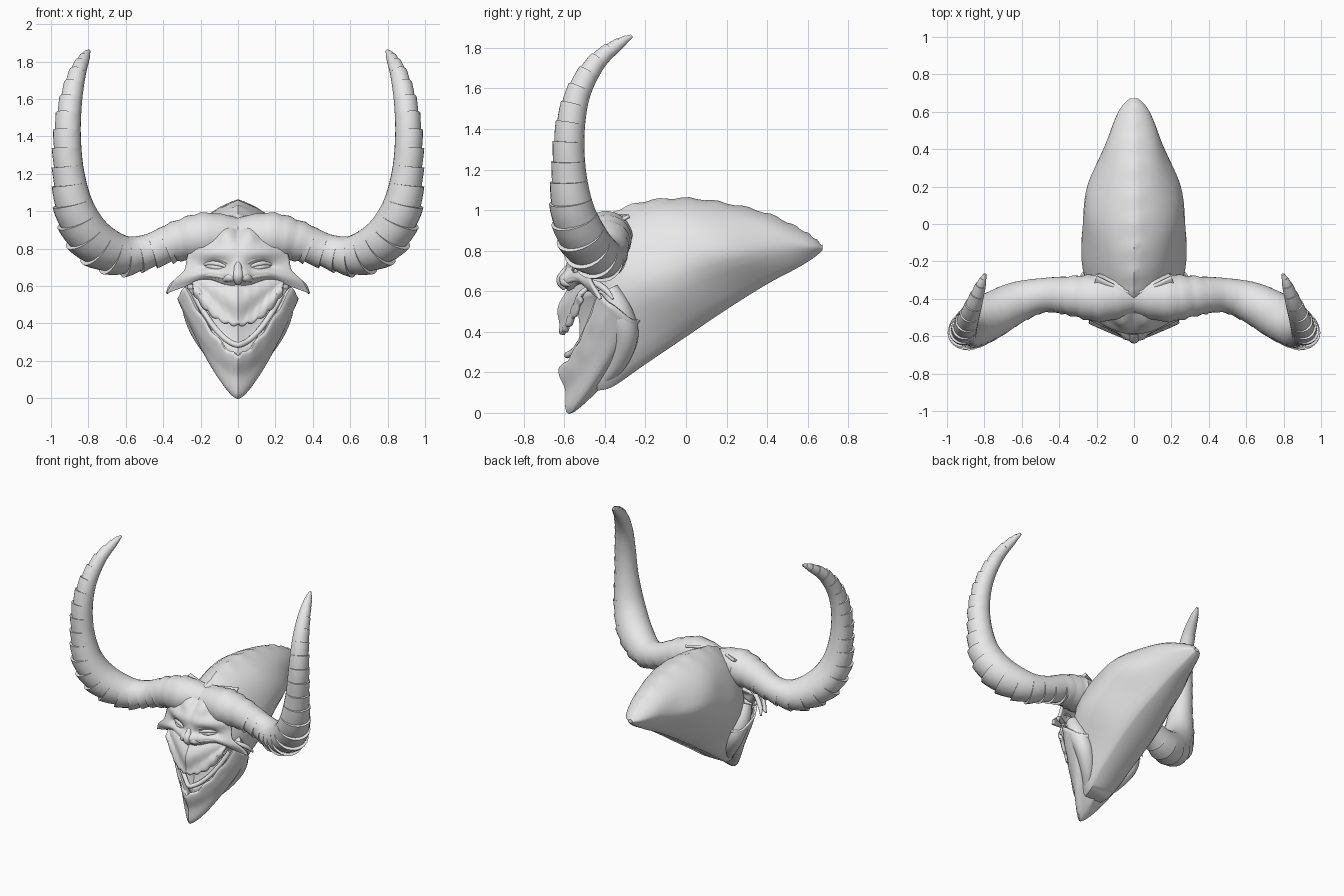
import bpy, bmesh, math
from mathutils import Vector

cube = bpy.data.objects.get("Cube")
if cube:
    bpy.data.objects.remove(cube, do_unlink=True)

bone = bpy.data.materials.new("pale_grey")
bone.use_nodes = True
GREY = (0.8, 0.8, 0.8, 1)
bone.diffuse_color = GREY
bone.node_tree.nodes["Principled BSDF"].inputs["Base Color"].default_value = GREY


def build(name, rows, closed=False, caps=False, thick=0, mirror=False, angle=40):
    """Skin a list of point rows into one object."""
    bm = bmesh.new()
    grid = [[bm.verts.new(p) for p in row] for row in rows]
    n = len(grid[0])
    for a, b in zip(grid, grid[1:]):
        for i in range(n if closed else n - 1):
            j = (i + 1) % n
            bm.faces.new((a[i], a[j], b[j], b[i]))
    if caps:
        bm.faces.new(grid[0])
        bm.faces.new(grid[-1])
    bmesh.ops.recalc_face_normals(bm, faces=bm.faces)
    me = bpy.data.meshes.new(name)
    bm.to_mesh(me)
    bm.free()
    me.materials.append(bone)
    ob = bpy.data.objects.new(name, me)
    bpy.context.collection.objects.link(ob)
    if mirror:
        ob.modifiers.new("mirror", 'MIRROR').use_mirror_merge = False
    if thick:
        sol = ob.modifiers.new("thickness", 'SOLIDIFY')
        sol.thickness, sol.offset = thick, 0
    bpy.ops.object.select_all(action='DESELECT')
    ob.select_set(True)
    bpy.context.view_layer.objects.active = ob
    bpy.ops.object.shade_smooth_by_angle(angle=math.radians(angle))


def spline(pts, t):
    """Catmull-Rom through tuples of any length, t in 0..1."""
    f = min(max(t, 0), 1) * (len(pts) - 1)
    i = min(int(f), len(pts) - 2)
    f -= i
    p0, p1, p2, p3 = (pts[min(max(k, 0), len(pts) - 1)] for k in (i - 1, i, i + 1, i + 2))
    return [0.5 * (2 * b + (c - a) * f + (2 * a - 5 * b + 4 * c - d) * f * f
                   + (3 * b - a - 3 * c + d) * f ** 3) for a, b, c, d in zip(p0, p1, p2, p3)]


def even(n):
    return [(i / n, 0) for i in range(n + 1)]


def steps(n):
    return [-1 + 2 * i / n for i in range(n + 1)]


def sweep(name, pts, stations, sides=10, rib=None, **kw):
    """Tube along (x, y, z, radius) points; rib(phase, direction, centre) scales the radius."""
    rows = []
    for t, phase in stations:
        x, y, z, r = spline(pts, t)
        c = Vector((x, y, z))
        ahead = Vector(spline(pts, t + .01)[:3]) - Vector(spline(pts, t - .01)[:3])
        side = ahead.cross(Vector((0.3, 1, 0.1))).normalized()
        up = side.cross(ahead).normalized()
        row = []
        for k in range(sides):
            a = math.tau * k / sides
            d = side * math.cos(a) + up * math.sin(a)
            row.append(c + d * r * (rib(phase, d, c) if rib else 1))
        rows.append(row)
    build(name, rows, closed=True, caps=True, **kw)


def bump(x, z, cx, cz, sx, sz):
    return math.exp(-((x - cx) / sx) ** 2 - ((z - cz) / sz) ** 2)


# Long crested skull: y, half width, top, bottom
SKULL = [(-.44, .19, .92, .11), (-.36, .235, .99, .13), (-.2, .268, 1.045, .24),
         (0, .278, 1.06, .375), (.2, .24, 1.035, .51), (.4, .165, .985, .635),
         (.55, .105, .915, .715), (.63, .062, .865, .765), (.672, .02, .825, .80)]
SECTION = [(0, 1), (.35, .945), (.72, .82), (.97, .62), (1, .45), (.78, .24), (.52, .06), (.36, 0)]
rows = []
for k in range(45):
    y, w, top, low = spline(SKULL, k / 44)
    half = []
    for j in range(15):
        sx, sz = spline(SECTION, j / 14)
        crest = .005 * math.sin(k * 1.6) * max(0, 1 - j / 2)
        fold = 1 + .03 * math.sin(9 * sz + 14 * y) * math.sin(math.pi * j / 14)
        half.append((sx * w * fold, y, low + (top - low) * sz + crest))
    rows.append(half + [(-x, y, z) for x, y, z in reversed(half[1:])])
build("skull", rows, closed=True, caps=True)

# Ribbed horns, each rib flaring toward the tip on the outer side
HORN = [(-.02, -.375, .86, .10), (.17, -.395, .865, .128), (.32, -.385, .84, .108),
        (.48, -.38, .785, .092), (.63, -.42, .765, .11), (.78, -.5, .845, .122),
        (.87, -.56, 1.0, .108), (.905, -.578, 1.2, .084), (.913, -.572, 1.4, .073),
        (.895, -.53, 1.58, .061), (.86, -.44, 1.73, .046), (.82, -.33, 1.82, .028),
        (.797, -.268, 1.858, .008)]
CURL = Vector((.4, -.25, 1.35))
RIBS = 25


def horn_rib(phase, d, c):
    if c.x < .36:
        return 1 + .04 * math.sin(phase * math.tau) * min(1, max(0, c.x) * 5)
    outer = max(0, d.dot((c - CURL).normalized()) + .15)
    return 1 + .16 * (phase - .45) * outer


stations = [((k + f * .998) / RIBS, f) for k in range(RIBS) for f in (0, .3, .65, 1)]
sweep("horn", HORN, stations, sides=24, rib=horn_rib, mirror=True, angle=35)

# Upper face mask with nose, eye hollows and flared cheek brim: z, half width, centre y
FACE = [(.97, .2, -.36), (.93, .22, -.44), (.87, .24, -.52), (.81, .25, -.565),
        (.75, .27, -.575), (.69, .285, -.595), (.645, .345, -.60), (.60, .38, -.57)]
rows = []
for j in range(37):
    t = j / 36
    z, w, yc = spline(FACE, t)
    row = []
    for u in steps(48):
        a = abs(u)
        x = a * w
        y = yc + .52 * (math.hypot(x, .05) - .05)
        y += .045 * bump(x, z, .12, .70, .075, .03) - .025 * bump(x, z, .13, .775, .11, .035)
        y -= .02 * bump(x, z, .03, .66, .03, .03) + .025 * bump(x, z, .07, .88, .04, .05)
        y += .025 * bump(x, z, 0, .9, .025, .08)
        drop = t ** 4 * (.045 * bump(a, 0, .45, 0, .25, 1) - .04 * a ** 4)
        row.append((u * w, y - .025 * t ** 6 * a, z + drop))
    rows.append(row)
build("face_mask", rows, thick=.018, angle=60)

# Narrow eyes with lids and arched brow folds
for name, lift, reach, r in (("lower_lid", -.022, .075, .010), ("upper_lid", .02, .08, .011),
                             ("eye_slit", 0, .06, .012), ("brow_fold", .055, .11, .012)):
    pts = []
    for s in steps(6):
        x = .125 + s * reach
        z = .70 + lift * (1 - s * s) + .008 * s
        pts.append((x, -.60 + .5 * x + .012 * abs(s), z, r * (1.15 - s * s)))
    sweep(name, pts, even(16), mirror=True)

# Short nose with nostril wings
sweep("nose_ridge", [(0, -.575, .73, .012), (0, -.595, .69, .024), (0, -.61, .65, .03),
                     (0, -.595, .61, .012)], even(12))
sweep("nostril", [(.01, -.60, .65, .018), (.045, -.595, .645, .024), (.08, -.565, .63, .008)],
      even(10), mirror=True)

# Rolled edge along the cheek brim
sweep("cheek_brim", [(.06, -.585, .645, .012), (.16, -.535, .66, .014), (.27, -.46, .645, .016),
                     (.345, -.40, .61, .016), (.38, -.36, .562, .006)],
      even(20), mirror=True)

# Hanging upper lip with a scalloped lower edge
rows = []
for j in range(15):
    t = j / 14
    row = []
    for u in steps(60):
        a = abs(u)
        low = .40 + .17 * a ** 2.2 - .016 * abs(math.sin(a * 4.5 * math.pi))
        z = .645 + (low - .645) * t
        y = -.565 - .055 * t + .44 * .235 * a - .02 * math.sin(math.pi * t)
        y += .008 * math.sin(t * 9 + a * 5)
        row.append((u * (.25 - .02 * t), y, z))
    rows.append(row)
build("upper_lip", rows, thick=.022)

# Mouth lining behind the lips
rows = []
for j in range(11):
    t = j / 10
    rows.append([(u * .27, -.545 + .13 * abs(u) + .03 * math.sin(math.pi * t),
                  .6 + (.21 + .35 * abs(u) ** 1.5 - .6) * t) for u in steps(32)])
build("mouth_lining", rows, thick=.02)

# Pointed lower jaw: lip roll, cheek, jaw line and underside tucked into the skull
columns = []
for u in steps(48):
    a = abs(u)
    s = 1 if u >= 0 else -1
    lip_z = .225 + .365 * a ** 1.45 + .008 * math.sin(a * 22)
    ctrl = [(.25 * a, -.555 + .15 * a, lip_z - .035),
            (.285 * a, -.615 + .19 * a, lip_z),
            (.31 * a, -.62 + .23 * a, lip_z - .04),
            (.315 * a ** .92, -.59 + .24 * a, .115 + .41 * a ** 1.4),
            (.275 * a ** .85, -.575 + .31 * a, .46 * a ** 1.2),
            (.19 * a, -.43 + .21 * a, .12 + .34 * a)]
    columns.append([(s * x, y, z) for x, y, z in (spline(ctrl, k / 25) for k in range(26))])
build("lower_jaw", columns, thick=.012, angle=50)

# Gum ridge along the lower lip
sweep("lower_gum", [(.235 * u, -.585 + .15 * abs(u), .285 + .27 * abs(u) ** 1.7, .016)
                    for u in steps(10)], even(40))

# Jaw muscle joining cheek to skull
sweep("jaw_muscle", [(.23, -.38, .61, .05), (.235, -.33, .5, .065), (.20, -.30, .38, .065),
                     (.13, -.34, .25, .05), (.06, -.42, .15, .03)],
      even(20), sides=14, mirror=True)
